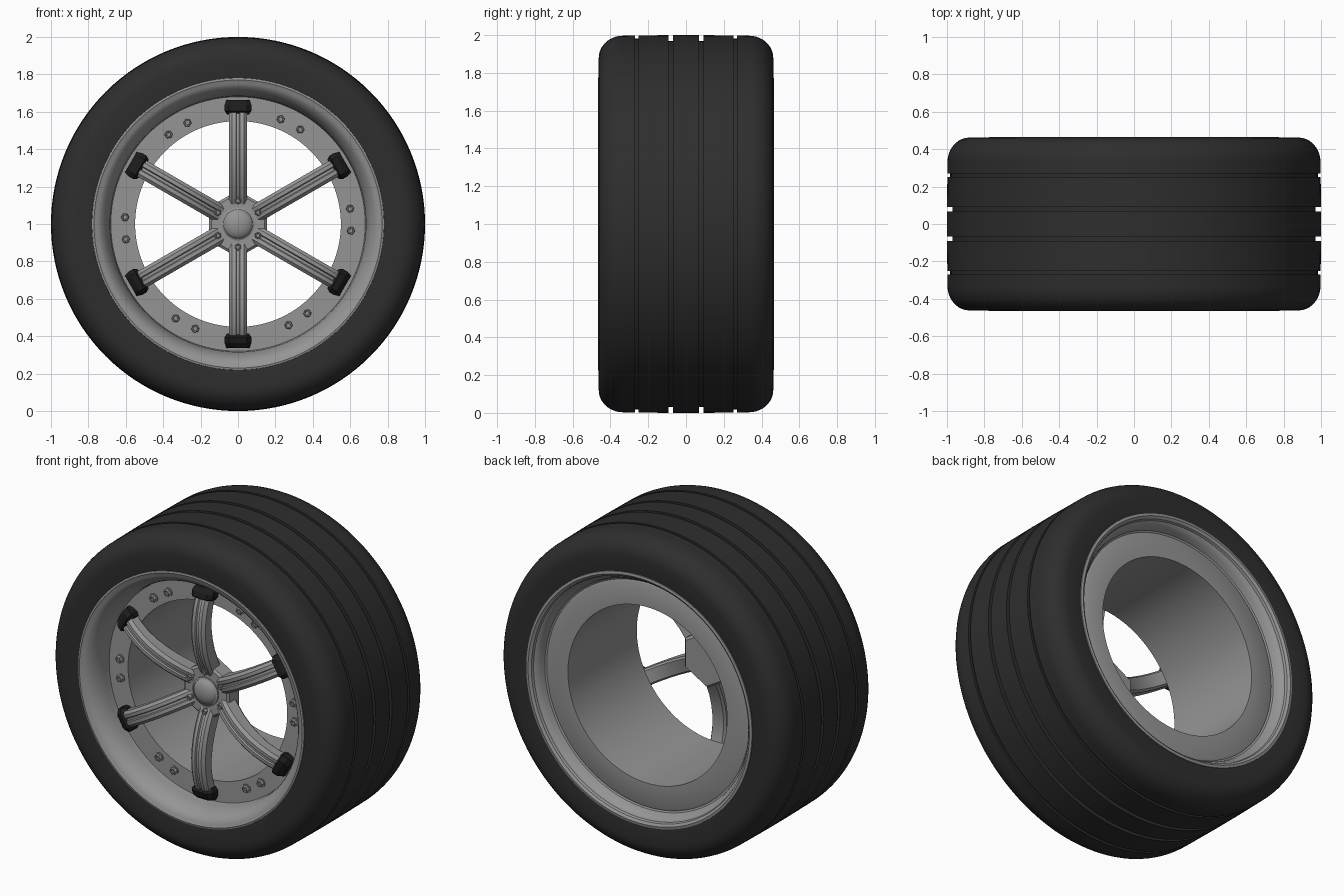
import bpy, bmesh, math
from mathutils import Vector

if "Cube" in bpy.data.objects:
    bpy.data.objects.remove(bpy.data.objects["Cube"])

CZ = 1.0  # axle height


def material(name, v):
    m = bpy.data.materials.new(name)
    m.diffuse_color = (v, v, v, 1)
    m.use_nodes = True
    m.node_tree.nodes["Principled BSDF"].inputs["Base Color"].default_value = m.diffuse_color
    return m


RUBBER = material("black rubber", 0.027)
METAL = material("grey alloy", 0.30)
DARK = material("dark clamp", 0.012)


def finish(bm, name, mat, angle=35):
    bmesh.ops.remove_doubles(bm, verts=bm.verts, dist=1e-5)
    bmesh.ops.recalc_face_normals(bm, faces=bm.faces)
    me = bpy.data.meshes.new(name)
    bm.to_mesh(me)
    bm.free()
    me.materials.append(mat)
    me.shade_smooth()
    me.set_sharp_from_angle(angle=math.radians(angle))
    ob = bpy.data.objects.new(name, me)
    bpy.context.collection.objects.link(ob)
    return ob


def skin(bm, rings, loop, closed):
    """Join rings of points; loop joins last ring to first, closed joins each ring."""
    vs = [[bm.verts.new(p) for p in ring] for ring in rings]
    n, m = len(vs), len(vs[0])
    for i in range(n if loop else n - 1):
        for j in range(m if closed else m - 1):
            a, b = vs[i], vs[(i + 1) % n]
            k = (j + 1) % m
            bm.faces.new((a[j], a[k], b[k], b[j]))
    if not loop:
        bm.faces.new(vs[0])
        bm.faces.new(vs[-1])


def lathe(name, prof, segs, mat, closed=True, at=(0, 0), turn=0.0, angle=35):
    """Spin (radius, y) points round an axis along y."""
    bm = bmesh.new()
    rings = []
    for i in range(segs):
        a = turn + math.tau * i / segs
        rings.append([(at[0] + r * math.cos(a), y, CZ + at[1] + r * math.sin(a))
                      for r, y in prof])
    vs = [[bm.verts.new(p) for p in ring] for ring in rings]
    m = len(prof)
    for i in range(segs):
        a, b = vs[i], vs[(i + 1) % segs]
        for j in range(m if closed else m - 1):
            k = (j + 1) % m
            if prof[j][0] == 0 and prof[k][0] == 0:
                continue
            if prof[j][0] == 0:
                bm.faces.new((a[j], a[k], b[k]))
            elif prof[k][0] == 0:
                bm.faces.new((a[j], a[k], b[j]))
            else:
                bm.faces.new((a[j], a[k], b[k], b[j]))
    return finish(bm, name, mat, angle)


def loft(name, angle, stations, mat, smooth=35):
    """Stations of (radius, [(side, y)...]) swept outward along one spoke direction."""
    bm = bmesh.new()
    c, s = math.cos(angle), math.sin(angle)
    rings = [[(r * c - t * s, y, CZ + r * s + t * c) for t, y in sec]
             for r, sec in stations]
    skin(bm, rings, False, True)
    return finish(bm, name, mat, smooth)


# tyre: half profile from the front bead to the middle, then mirrored
def groove(y, w, depth, r):
    return [(r, y - w), (r - depth, y - w), (r - depth, y + w), (r, y + w)]


half = [(0.77, -0.44), (0.78, -0.458), (0.82, -0.462)]
for i in range(11):
    a = math.pi / 2 * i / 10
    half.append((0.88 + 0.117 * math.sin(a), -0.332 - 0.13 * math.cos(a)))
half += groove(-0.26, 0.009, 0.015, 0.998) + groove(-0.08, 0.012, 0.03, 1.0)
lathe("tyre", half + [(r, -y) for r, y in reversed(half)], 128, RUBBER)

# rim: front lip, bolted flange, barrel, rear ring, rear lip
rim = [(0.755, -0.42), (0.782, -0.45), (0.78, -0.463), (0.77, -0.466), (0.758, -0.46)]
for i in range(1, 9):
    a = math.pi / 2 * i / 8
    rim.append((0.758 - 0.075 * math.sin(a) ** 1.2, -0.46 + 0.145 * (1 - math.cos(a))))
rim += [(0.68, -0.30), (0.55, -0.30), (0.55, 0.38), (0.69, 0.38), (0.70, 0.375),
        (0.71, 0.38), (0.72, 0.41), (0.735, 0.435), (0.745, 0.44), (0.75, 0.455),
        (0.765, 0.466), (0.78, 0.463), (0.782, 0.45), (0.755, 0.42)]
lathe("rim", rim, 128, METAL)


# hexagonal nut on a round washer
def nut(name, radius, angle, y, size):
    at = (radius * math.cos(angle), radius * math.sin(angle))
    lathe(name + "_washer", [(0, y), (size * 1.25, y), (size * 1.25, y - 0.006), (0, y - 0.006)],
          16, METAL, False, at)
    lathe(name, [(0, y), (size, y), (size, y - 0.017), (size * 0.85, y - 0.022),
                 (size * 0.55, y - 0.022), (size * 0.5, y - 0.012), (0, y - 0.012)],
          6, METAL, False, at, angle)


# spokes: bowed bars with chamfered edges and a centre channel
path = [(0.10, 0.315, 0.10), (0.15, 0.345, 0.11), (0.20, 0.368, 0.11), (0.26, 0.389, 0.105),
        (0.33, 0.404, 0.10), (0.40, 0.410, 0.095), (0.47, 0.406, 0.09), (0.54, 0.392, 0.09),
        (0.59, 0.375, 0.09), (0.63, 0.350, 0.075), (0.65, 0.325, 0.06)]


def spoke_section(d, t):
    right = [(0.007, 0.010), (0.012, 0), (0.032, 0), (0.049, 0.018), (0.049, t - 0.015), (0.038, t)]
    pts = right + [(-x, y) for x, y in reversed(right)]
    return [(x, y - d) for x, y in pts]


def clamp_section(w, front):
    return [(-w, -0.285), (-w, -front + 0.025), (-w + 0.025, -front),
            (w - 0.025, -front), (w, -front + 0.025), (w, -0.285)]


for k in range(6):
    a = math.radians(90 + 60 * k)
    loft("spoke_%d" % (k + 1), a, [(r, spoke_section(d, t)) for r, d, t in path], METAL, 28)
    # dark clamp where the spoke meets the flange
    loft("spoke_clamp_%d" % (k + 1), a,
         [(0.585, clamp_section(0.058, 0.355)), (0.605, clamp_section(0.072, 0.380)),
          (0.635, clamp_section(0.072, 0.372)), (0.662, clamp_section(0.062, 0.345))], DARK, 20)
    nut("hub_nut_%d" % (k + 1), 0.124, a, -0.316, 0.019)
    for side in (-1, 1):
        b = math.radians(2.2 + 60 * k + 5.6 * side)
        nut("flange_nut_%d_%s" % (k + 1, "a" if side < 0 else "b"), 0.605, b, -0.30, 0.022)

# hub: six-sided block, centre collar and domed cap
lathe("hub", [(0, -0.20), (0.165, -0.20), (0.18, -0.215), (0.18, -0.305), (0.165, -0.317), (0, -0.317)],
      6, METAL, False, turn=math.radians(30), angle=20)
lathe("hub_collar", [(0.078, -0.31), (0.088, -0.31), (0.088, -0.325), (0.078, -0.33)], 48, METAL)
dome = [(0.08 * math.cos(math.pi / 2 * i / 8), -0.315 - 0.04 * math.sin(math.pi / 2 * i / 8))
        for i in range(8)] + [(0, -0.355)]
lathe("hub_cap", [(0.08, -0.30)] + dome, 48, METAL, False)
